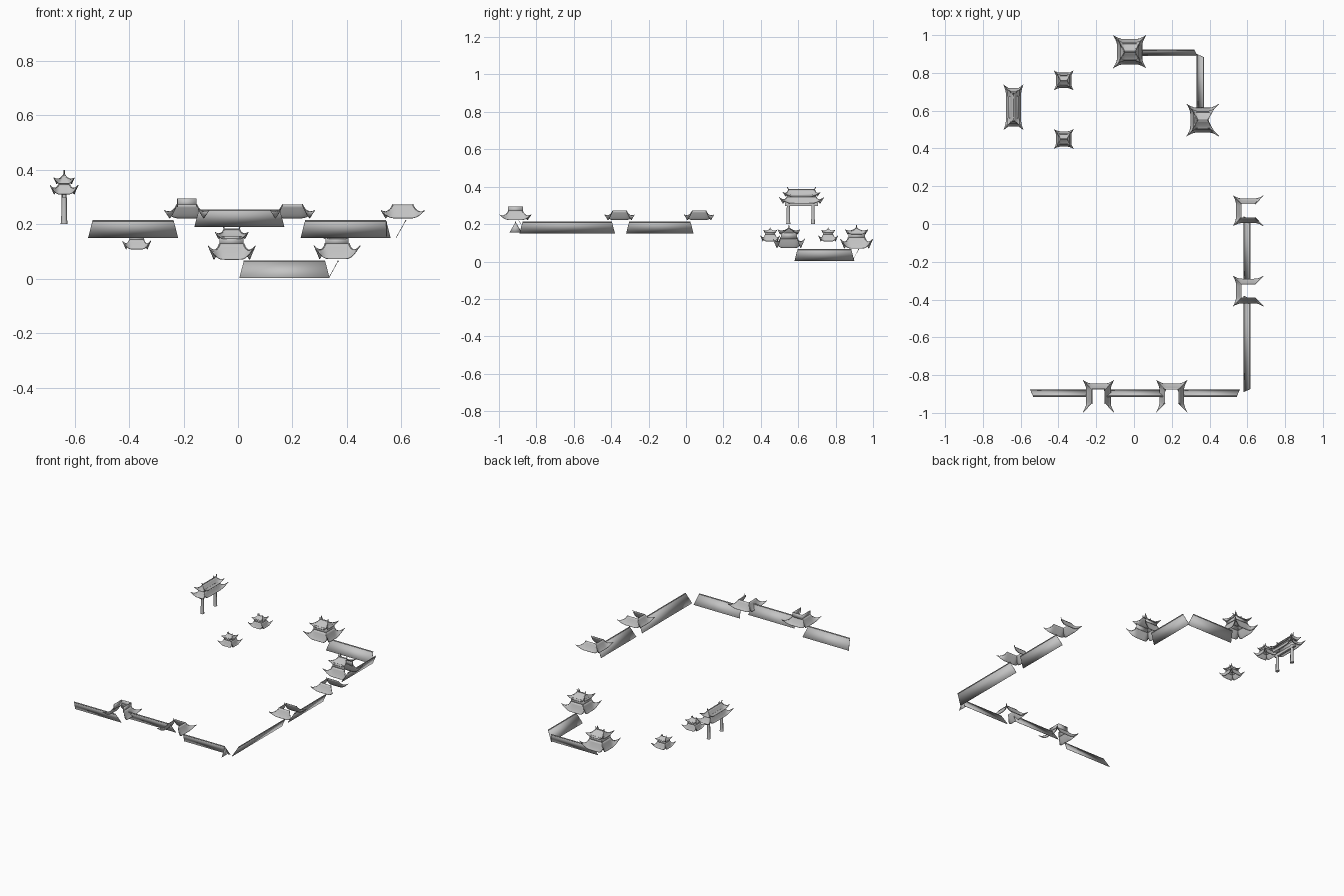
import bpy, bmesh
from math import radians
from mathutils import Vector

cube = bpy.data.objects.get("Cube")
if cube:
    bpy.data.objects.remove(cube)

stone = bpy.data.materials.new("stone_grey")
stone.use_nodes = True
COLOUR = (0.55, 0.55, 0.55, 1)
stone.diffuse_color = COLOUR
stone.node_tree.nodes["Principled BSDF"].inputs["Base Color"].default_value = COLOUR

ALL = "SENW"
COLS, ROWS = 16, 6


def finish(name, bm, thickness=0):
    me = bpy.data.meshes.new(name)
    bm.to_mesh(me)
    bm.free()
    ob = bpy.data.objects.new(name, me)
    bpy.context.collection.objects.link(ob)
    me.materials.append(stone)
    bpy.ops.object.select_all(action="DESELECT")
    ob.select_set(True)
    bpy.context.view_layer.objects.active = ob
    bpy.ops.object.shade_smooth_by_angle(angle=radians(35))
    if thickness:
        mod = ob.modifiers.new("thickness", "SOLIDIFY")
        mod.thickness = thickness
        mod.offset = 0
    return ob


def tube(name, points, radius, tip=0.5):
    cu = bpy.data.curves.new(name, "CURVE")
    cu.dimensions = "3D"
    cu.bevel_depth = radius
    cu.bevel_resolution = 1
    cu.use_fill_caps = True
    sp = cu.splines.new("POLY")
    sp.points.add(len(points) - 1)
    for i, p in enumerate(points):
        sp.points[i].co = (*p, 1)
        sp.points[i].radius = tip + (1 - tip) * i / (len(points) - 1)
    ob = bpy.data.objects.new(name, cu)
    bpy.context.collection.objects.link(ob)
    cu.materials.append(stone)


def box(name, lo, hi):
    bm = bmesh.new()
    bmesh.ops.create_cube(bm, size=1)
    for v in bm.verts:
        v.co = [(a + b) / 2 + c * (b - a) for a, b, c in zip(lo, hi, v.co)]
    finish(name, bm)


def roof(name, centre, eave, tip, top, z0, z1, lift, sides=ALL, rib=0.0025):
    """Curved hip roof with turned-up corners; only the listed sides are built."""
    cx, cy = centre

    def point(side, u, t):
        f = abs(u) ** 7 * (1 - t) ** 2
        hx, hy = [e + (p - e) * t + (c - e) * f for e, c, p in zip(eave, tip, top)]
        x, y = {"S": (u * hx, -hy), "N": (-u * hx, hy),
                "E": (hx, u * hy), "W": (-hx, -u * hy)}[side]
        return Vector((cx + x, cy + y, z0 + (z1 - z0) * t ** 1.35 + lift * f))

    bm = bmesh.new()
    for s in sides:
        grid = [[bm.verts.new(point(s, 2 * i / COLS - 1, j / ROWS)) for i in range(COLS + 1)]
                for j in range(ROWS + 1)]
        for a, b in zip(grid, grid[1:]):
            for i in range(COLS):
                bm.faces.new((a[i], a[i + 1], b[i + 1], b[i]))
    bmesh.ops.remove_doubles(bm, verts=bm.verts, dist=0.0001)
    finish(name, bm, 0.003)
    # hip ribs along the corners that exist
    for s in ALL:
        nxt = ALL[(ALL.index(s) + 1) % 4]
        if s in sides or nxt in sides:
            tube(name + "_hip_rib", [point(s, 1, j / ROWS) for j in range(ROWS + 1)], rib)


def storey(name, centre, half, z0, z1, sides=ALL):
    """Upright wall band between two roofs."""
    (cx, cy), (hx, hy) = centre, half
    ends = {"S": ((-hx, -hy), (hx, -hy)), "E": ((hx, -hy), (hx, hy)),
            "N": ((hx, hy), (-hx, hy)), "W": ((-hx, hy), (-hx, -hy))}
    bm = bmesh.new()
    for s in sides:
        (ax, ay), (bx, by) = ends[s]
        bm.faces.new([bm.verts.new((cx + x, cy + y, z)) for x, y, z in
                      ((ax, ay, z0), (bx, by, z0), (bx, by, z1), (ax, ay, z1))])
    finish(name, bm, 0.002)


def ridge(name, centre, axis, half, z, horn, r=0.003):
    """Ridge bar with an upturned horn at each end."""
    d = Vector((1, 0, 0)) if axis == "x" else Vector((0, 1, 0))
    c = Vector((*centre, z))
    up = Vector((0, 0, horn))
    tube(name, [c - d * half * 1.08 + up, c - d * half, c - d * half * 0.8,
                c + d * half * 0.8, c + d * half, c + d * half * 1.08 + up], r, 1)


def pagoda(name, centre, z, s, sides=ALL):
    """Two-tier roofed tower scaled by s."""
    def sq(a):
        return (a * s, a * s)
    roof(name + "_lower_roof", centre, sq(0.066), sq(0.087), sq(0.044),
         z, z + 0.058 * s, 0.05 * s, sides, 0.003 * s)
    storey(name + "_storey", centre, sq(0.043), z + 0.05 * s, z + 0.085 * s, sides)
    roof(name + "_upper_roof", centre, sq(0.049), sq(0.061), (0.028 * s, 0.001),
         z + 0.076 * s, z + 0.11 * s, 0.024 * s, sides, 0.003 * s)
    ridge(name + "_ridge", centre, "x", 0.028 * s, z + 0.112 * s, 0.012 * s, 0.003 * s)


def wall_roof(name, axis, lo, hi, foot, crest, z):
    """Sloping coping of a wall: a slanted trapezoid with a ridge cap."""
    def at(along, across, h):
        return (along, across, h) if axis == "x" else (across, along, h)
    cut, h = 0.016, 0.062
    bm = bmesh.new()
    bm.faces.new([bm.verts.new(at(*p)) for p in (
        (lo, foot, z), (hi, foot, z), (hi - cut, crest, z + h), (lo + cut, crest, z + h))])
    bmesh.ops.recalc_face_normals(bm, faces=bm.faces)
    if bm.faces[:][0].normal.z < 0:
        bmesh.ops.reverse_faces(bm, faces=bm.faces)
    finish(name, bm, 0.002)
    tube(name + "_cap", [at(lo + cut, crest, z + h), at(hi - cut, crest, z + h)], 0.003, 1)


# Wall copings
for lo, hi, z in ((-0.55, -0.22, 0.15), (-0.16, 0.17, 0.19), (0.23, 0.56, 0.15)):
    wall_roof("front_wall_roof", "x", lo, hi, -0.877, -0.912, z)
for lo, hi in ((-0.89, -0.38), (-0.32, 0.04)):
    wall_roof("left_wall_roof", "y", lo, hi, 0.58, 0.615, 0.15)
wall_roof("back_wall_roof", "x", 0.005, 0.336, 0.89, 0.922, 0.002)
wall_roof("back_left_wall_roof", "y", 0.58, 0.90, 0.333, 0.367, 0.002)

# Gable end at the front corner
bm = bmesh.new()
bm.faces.new([bm.verts.new((0.545, y, z)) for y, z in
              ((-0.944, 0.155), (-0.88, 0.155), (-0.912, 0.21))])
finish("front_wall_gable", bm, 0.002)

# Open-sided wall tower roofs
for x in (-0.188, 0.2):
    roof("front_tower_roof", (x, -0.912), (0.064, 0.066), (0.082, 0.085), (0.036, 0.036),
         0.222, 0.272, 0.028, "ENW")
storey("front_tower_storey", (-0.188, -0.912), (0.034, 0.04), 0.262, 0.295, "ENW")
for y in (0.07, -0.355):
    roof("left_tower_roof", (0.605, y), (0.064, 0.064), (0.08, 0.08), (0.036, 0.036),
         0.222, 0.272, 0.028, "SNW")

# Two-tier towers
pagoda("back_tower", (-0.023, 0.912), 0.07, 1)
pagoda("back_left_tower", (0.364, 0.55), 0.072, 0.98, "SNW")
for y in (0.76, 0.45):
    pagoda("small_tower", (-0.372, y), 0.108, 0.6)

# Gateway on two posts
gate = (-0.638, 0.618)
roof("gate_lower_roof", gate, (0.038, 0.1), (0.052, 0.12), (0.02, 0.078), 0.31, 0.345, 0.033)
storey("gate_storey", gate, (0.019, 0.076), 0.335, 0.36)
roof("gate_upper_roof", gate, (0.029, 0.085), (0.038, 0.1), (0.001, 0.07), 0.348, 0.383, 0.022)
ridge("gate_ridge", gate, "y", 0.07, 0.385, 0.013)
box("gate_beam", (-0.645, 0.53, 0.298), (-0.631, 0.706, 0.316))
for y in (0.547, 0.679):
    tube("gate_post", [(gate[0], y, 0.2), (gate[0], y, 0.215), (gate[0], y, 0.32)], 0.009, 1.45)
